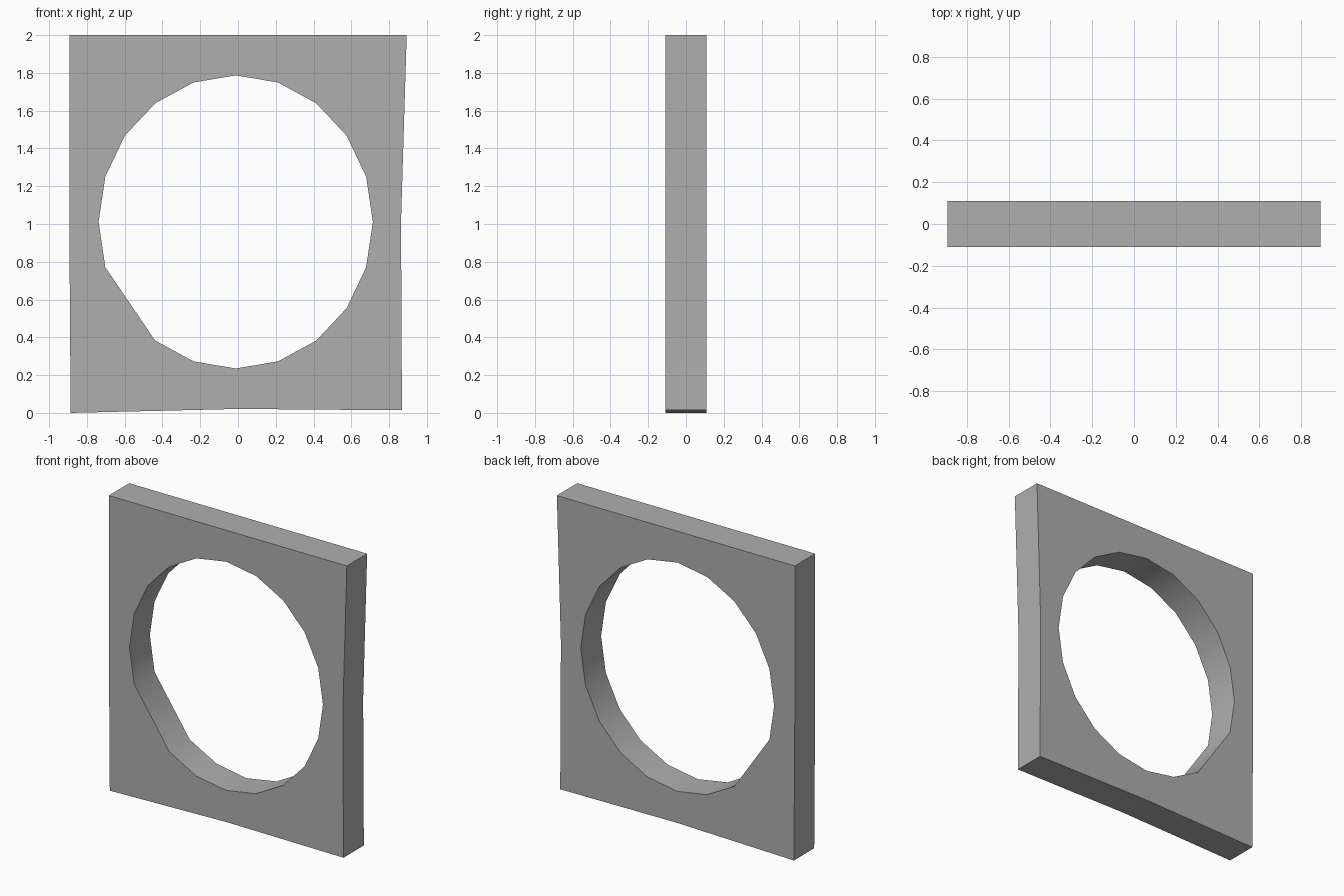
import bpy, bmesh
from math import sin, cos, radians

if "Cube" in bpy.data.objects:
    bpy.data.objects.remove(bpy.data.objects["Cube"])

HALF_DEPTH = 0.109

# Slightly uneven outer outline (x, z)
outer = [(-0.886, 0.0), (0.0, 0.021), (0.868, 0.014), (0.863, 1.01),
         (0.893, 2.0), (-0.893, 2.0), (-0.893, 1.01)]

# Oval opening: 20 steps with one corner cut off at lower left
hole = [(-0.012 + 0.726 * cos(radians(a)), 1.011 + 0.776 * sin(radians(a)))
        for a in range(0, 360, 18) if a != 216]

bm = bmesh.new()


def add_loop(points):
    verts = [bm.verts.new((x, -HALF_DEPTH, z)) for x, z in points]
    return [bm.edges.new((v, verts[i - 1])) for i, v in enumerate(verts)]


# Fill between outline and opening, then thicken into a slab
edges = add_loop(outer) + add_loop(hole)
bmesh.ops.triangle_fill(bm, edges=edges, use_beauty=True)
result = bmesh.ops.extrude_face_region(bm, geom=bm.faces[:], use_keep_orig=True)
moved = [g for g in result["geom"] if isinstance(g, bmesh.types.BMVert)]
bmesh.ops.translate(bm, verts=moved, vec=(0, 2 * HALF_DEPTH, 0))
bmesh.ops.recalc_face_normals(bm, faces=bm.faces[:])

mesh = bpy.data.meshes.new("round_window_block")
bm.to_mesh(mesh)
bm.free()
block = bpy.data.objects.new("round_window_block", mesh)
bpy.context.collection.objects.link(block)

# Smooth opening wall, crisp outer edges
bpy.context.view_layer.objects.active = block
block.select_set(True)
bpy.ops.object.shade_smooth_by_angle(angle=radians(40))

# Dark grey stone
stone = bpy.data.materials.new("dark_stone")
stone.diffuse_color = (0.43, 0.43, 0.43, 1)
stone.use_nodes = True
stone.node_tree.nodes["Principled BSDF"].inputs["Base Color"].default_value = stone.diffuse_color
mesh.materials.append(stone)
